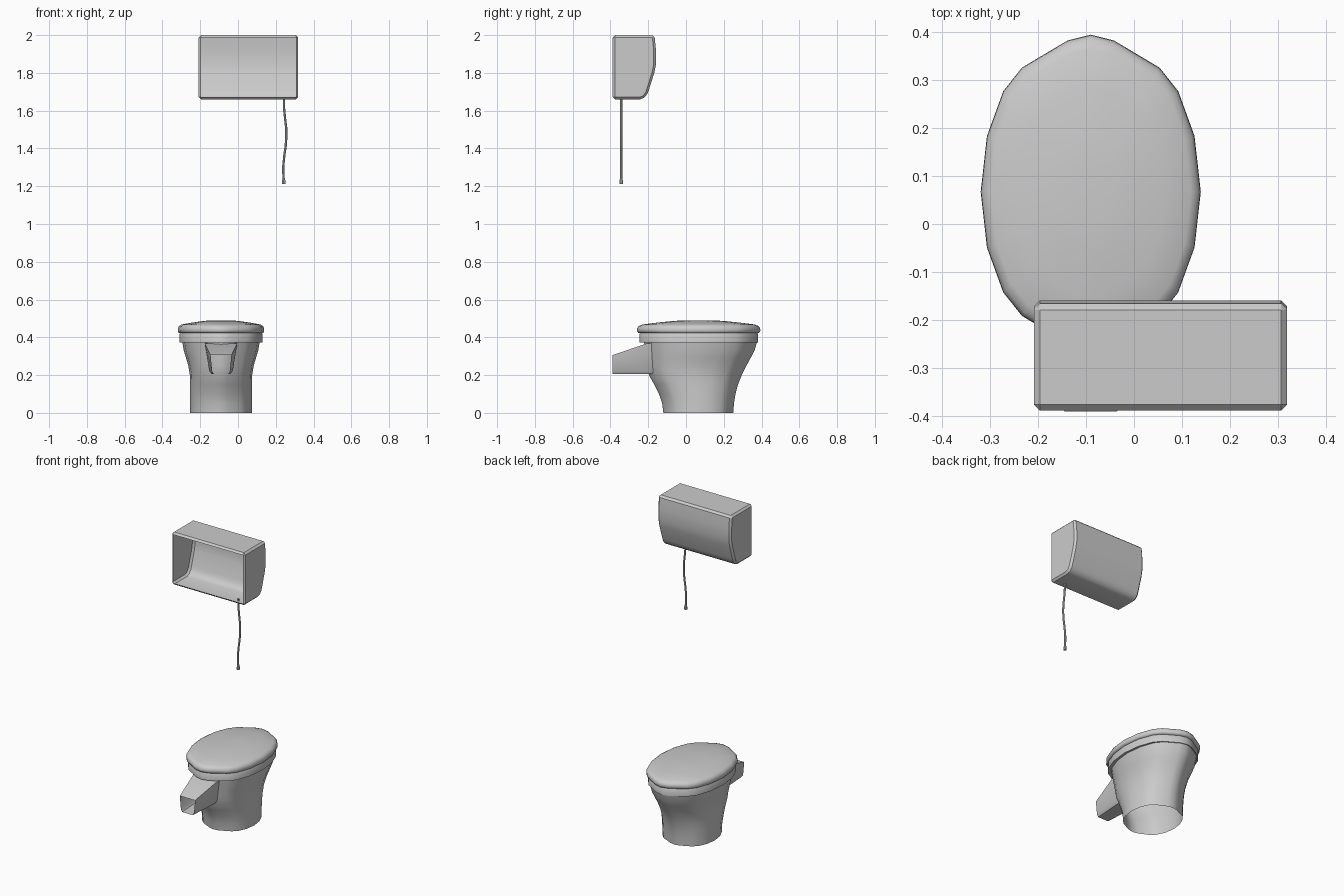
import bpy, bmesh, math

if "Cube" in bpy.data.objects:
    bpy.data.objects.remove(bpy.data.objects["Cube"])

CX = -0.09  # centre line of the bowl
# One quadrant of the 20-sided oval plan, normalised
QUAD = [(0, 1), (.21, .963), (.625, .79), (.795, .64), (.943, .355), (1, 0)]
OVAL = (QUAD + [(x, -y) for x, y in QUAD[-2::-1]]
        + [(-x, -y) for x, y in QUAD[1:]] + [(-x, y) for x, y in QUAD[-2:0:-1]])


def finish(name, bm, angle=None):
    bmesh.ops.recalc_face_normals(bm, faces=bm.faces)
    mesh = bpy.data.meshes.new(name)
    bm.to_mesh(mesh)
    bm.free()
    ob = bpy.data.objects.new(name, mesh)
    bpy.context.collection.objects.link(ob)
    if angle:
        bpy.ops.object.select_all(action='DESELECT')
        ob.select_set(True)
        bpy.context.view_layer.objects.active = ob
        bpy.ops.object.shade_smooth_by_angle(angle=math.radians(angle))
    return ob


def loft(name, rings, cap_start=False, cap_end=False, angle=40):
    bm = bmesh.new()
    vs = [[bm.verts.new(p) for p in r] for r in rings]
    n = len(vs[0])
    for a, b in zip(vs, vs[1:]):
        for i in range(n):
            j = (i + 1) % n
            bm.faces.new((a[i], a[j], b[j], b[i]))
    if cap_start:
        bm.faces.new(vs[0][::-1])
    if cap_end:
        bm.faces.new(vs[-1])
    return finish(name, bm, angle)


def oval(z, hx, y0, y1):
    cy, hy = (y0 + y1) / 2, (y1 - y0) / 2
    return [(CX + x * hx, cy + y * hy, z) for x, y in OVAL]


def scaled(z, s):
    return oval(z, .229 * s, .067 - .327 * s, .067 + .327 * s)


# Pedestal bowl, open underneath
loft("bowl", [oval(*r) for r in [
    (0, .163, -.12, .25), (.05, .163, -.126, .254), (.1, .163, -.143, .262),
    (.15, .163, -.168, .275), (.2, .165, -.196, .295), (.25, .173, -.206, .32),
    (.29, .185, -.211, .342), (.33, .197, -.216, .363), (.375, .205, -.222, .376)]])

# Seat ring and domed lid
loft("seat", [scaled(z, s) for z, s in [
    (.373, .88), (.373, .96), (.418, .96), (.422, .95)]], cap_end=True)
loft("lid", [scaled(z, s) for z, s in [
    (.422, .93), (.424, .98), (.435, 1), (.448, .995), (.46, .97), (.468, .91),
    (.478, .67), (.487, .4), (.49, .2)]], cap_start=True, cap_end=True, angle=60)


# Flush inlet duct, open at the wall end
def duct(y, wt, wm, wb, zt, zb):
    zm = zb + .015
    return [(CX + x, y, z) for x, z in [
        (-wt, zt), (wt, zt), (wm, zm), (wb, zb), (-wb, zb), (-wm, zm)]]


loft("flush_inlet", [duct(-.39, .055, .047, .038, .306, .206),
                     duct(-.205, .086, .062, .05, .368, .206),
                     duct(-.13, .086, .062, .05, .372, .206)], angle=30)

# High cistern: chamfered shell with its wall side open
side = [(-.388, 1.66), (-.388, 2), (-.167, 2), (-.159, 1.92), (-.159, 1.845),
        (-.168, 1.80), (-.197, 1.708), (-.205, 1.688), (-.22, 1.669), (-.242, 1.66)]
bm = bmesh.new()
L = [bm.verts.new((-.208, y, z)) for y, z in side]
R = [bm.verts.new((.318, y, z)) for y, z in side]
bm.faces.new(L)
bm.faces.new(R[::-1])
for i in range(len(side)):
    j = (i + 1) % len(side)
    bm.faces.new((L[i], R[i], R[j], L[j]))
bmesh.ops.recalc_face_normals(bm, faces=bm.faces)
sharp = [e for e in bm.edges if e.calc_face_angle() > math.radians(60)]
bmesh.ops.bevel(bm, geom=sharp, offset=.012, segments=1, affect='EDGES',
                clamp_overlap=False)
bm.normal_update()
bmesh.ops.delete(bm, geom=[f for f in bm.faces if f.normal.y < -.95], context='FACES')
finish("cistern", bm, 30)


# Pull cord with end knob
def circle(x, z, r, n=8):
    return [(x + r * math.cos(t * math.tau / n), -.343 + r * math.sin(t * math.tau / n), z)
            for t in range(n)]


loft("pull_cord", [circle(x, z, .006) for x, z in [
    (.243, 1.67), (.244, 1.61), (.249, 1.56), (.255, 1.51), (.256, 1.46), (.252, 1.41),
    (.245, 1.36), (.24, 1.31), (.24, 1.27), (.242, 1.23)]])
loft("cord_knob", [circle(.242, z, r) for z, r in [
    (1.212, .01), (1.23, .009), (1.243, .006)]], cap_start=True, cap_end=True)
